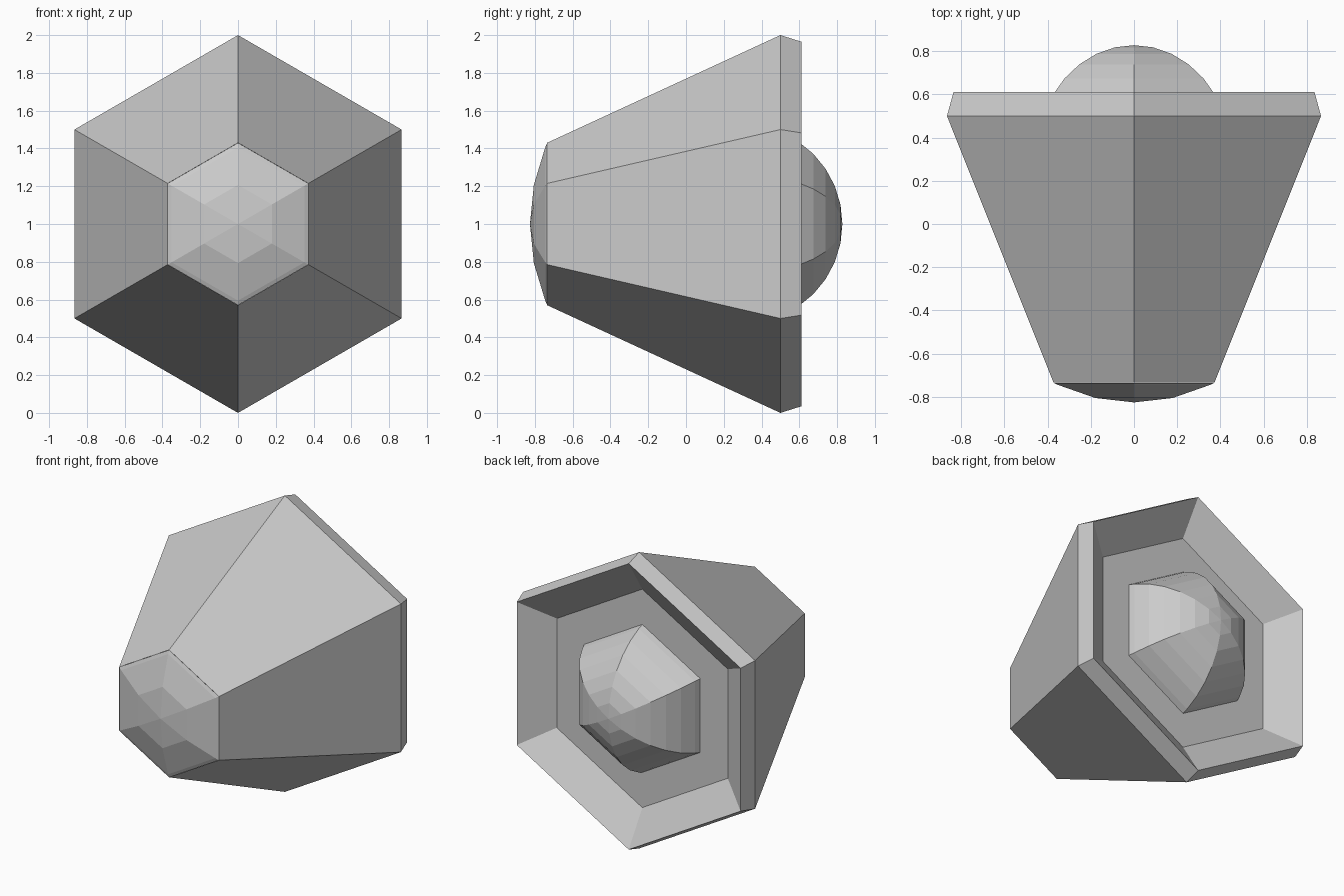
import bpy
import bmesh
from math import sin, cos, radians, pi

if "Cube" in bpy.data.objects:
    bpy.data.objects.remove(bpy.data.objects["Cube"], do_unlink=True)

SIDES = 6
STEP = 11.25  # degrees between the rings of each dome


def make_material(name, color):
    mat = bpy.data.materials.new(name)
    mat.use_nodes = True
    mat.diffuse_color = color
    mat.node_tree.nodes["Principled BSDF"].inputs["Base Color"].default_value = color
    return mat


def lathe(name, profile, mat):
    """Sweep (radius, y) points into a six-sided shape around the y axis."""
    bm = bmesh.new()
    rings = []
    for r, y in profile:
        count = SIDES if r > 0 else 1
        rings.append([bm.verts.new((r * sin(2 * pi * i / SIDES), y,
                                    1 + r * cos(2 * pi * i / SIDES)))
                      for i in range(count)])
    for a, b in zip(rings, rings[1:]):
        for i in range(SIDES):
            j = (i + 1) % SIDES
            corners = [a[i % len(a)], a[j % len(a)], b[j % len(b)], b[i % len(b)]]
            bm.faces.new(list(dict.fromkeys(corners)))
    mesh = bpy.data.meshes.new(name)
    # Profiles run front to back, so one flip test fixes the winding
    bm.normal_update()
    if profile[0][1] > profile[-1][1]:
        bmesh.ops.reverse_faces(bm, faces=bm.faces[:])
    bm.to_mesh(mesh)
    bm.free()
    mesh.materials.append(mat)
    obj = bpy.data.objects.new(name, mesh)
    bpy.context.collection.objects.link(obj)
    return obj


def dome(radius, tip, end, direction):
    """Profile of a ball cap from its tip out to the end angle."""
    angles = [k * STEP for k in range(int(end / STEP) + 1)] + [end]
    return [(radius * sin(radians(a)),
             tip - direction * radius * (1 - cos(radians(a)))) for a in angles]


grey = make_material("grey", (0.6, 0.6, 0.6, 1))

# Tapered housing with a rear rim and a sloped recess
lathe("housing", [(0.43, -0.735), (1.0, 0.5), (0.965, 0.611),
                  (0.737, 0.466), (0.497, 0.466)], grey)

# Shallow cap on the narrow front
lathe("front_cap", dome(1.06, -0.826, 23.9, -1), grey)

# Tall dome standing in the rear recess
lathe("rear_dome", dome(0.525, 0.828, 71.9, 1), grey)
